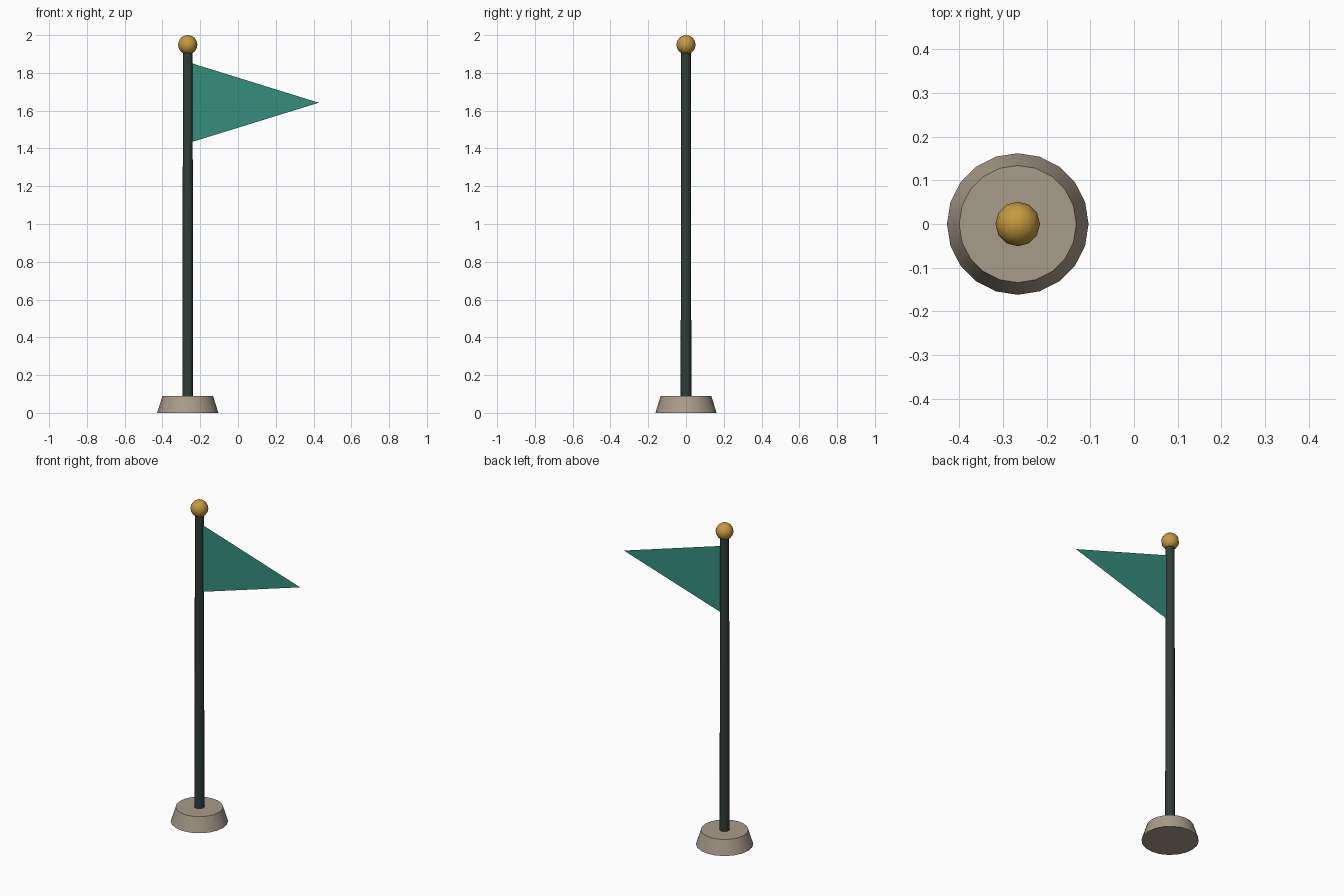
import bpy
import math

if "Cube" in bpy.data.objects:
    bpy.data.objects.remove(bpy.data.objects["Cube"])

POLE_X = -0.266


def material(name, hex_rgb):
    def linear(c):
        c /= 255
        return c / 12.92 if c <= 0.04045 else ((c + 0.055) / 1.055) ** 2.4
    m = bpy.data.materials.new(name)
    m.diffuse_color = [linear(int(hex_rgb[i:i + 2], 16)) for i in (0, 2, 4)] + [1]
    m.use_nodes = True
    m.node_tree.nodes["Principled BSDF"].inputs["Base Color"].default_value = m.diffuse_color
    return m


def finish(name, mat):
    ob = bpy.context.object
    ob.name = name
    ob.data.materials.append(mat)
    bpy.ops.object.shade_smooth_by_angle(angle=math.radians(40))
    return ob


def tapered(name, sides, r_bottom, r_top, z0, z1, mat):
    bpy.ops.mesh.primitive_cone_add(vertices=sides, radius1=r_bottom, radius2=r_top,
                                    depth=z1 - z0, location=(POLE_X, 0, (z0 + z1) / 2))
    return finish(name, mat)


stone = material("warm_stone", "A89C8A")
dark = material("dark_pole", "303D39")
gold = material("gold", "C39A40")
green = material("flag_green", "358F7C")

# Base and pole
tapered("base", 20, 0.162, 0.134, 0, 0.09, stone)
tapered("pole", 12, 0.0285, 0.0255, 0.05, 1.93, dark)

# Ball on top
bpy.ops.mesh.primitive_uv_sphere_add(segments=12, ring_count=8, radius=0.051,
                                     location=(POLE_X, 0, 1.949))
finish("finial", gold)

# Triangular pennant, a single thin sheet
mesh = bpy.data.meshes.new("pennant")
mesh.from_pydata([(-0.242, 0, 1.435), (0.428, 0, 1.642), (-0.242, 0, 1.85)], [], [(0, 1, 2)])
mesh.materials.append(green)
bpy.context.collection.objects.link(bpy.data.objects.new("pennant", mesh))
